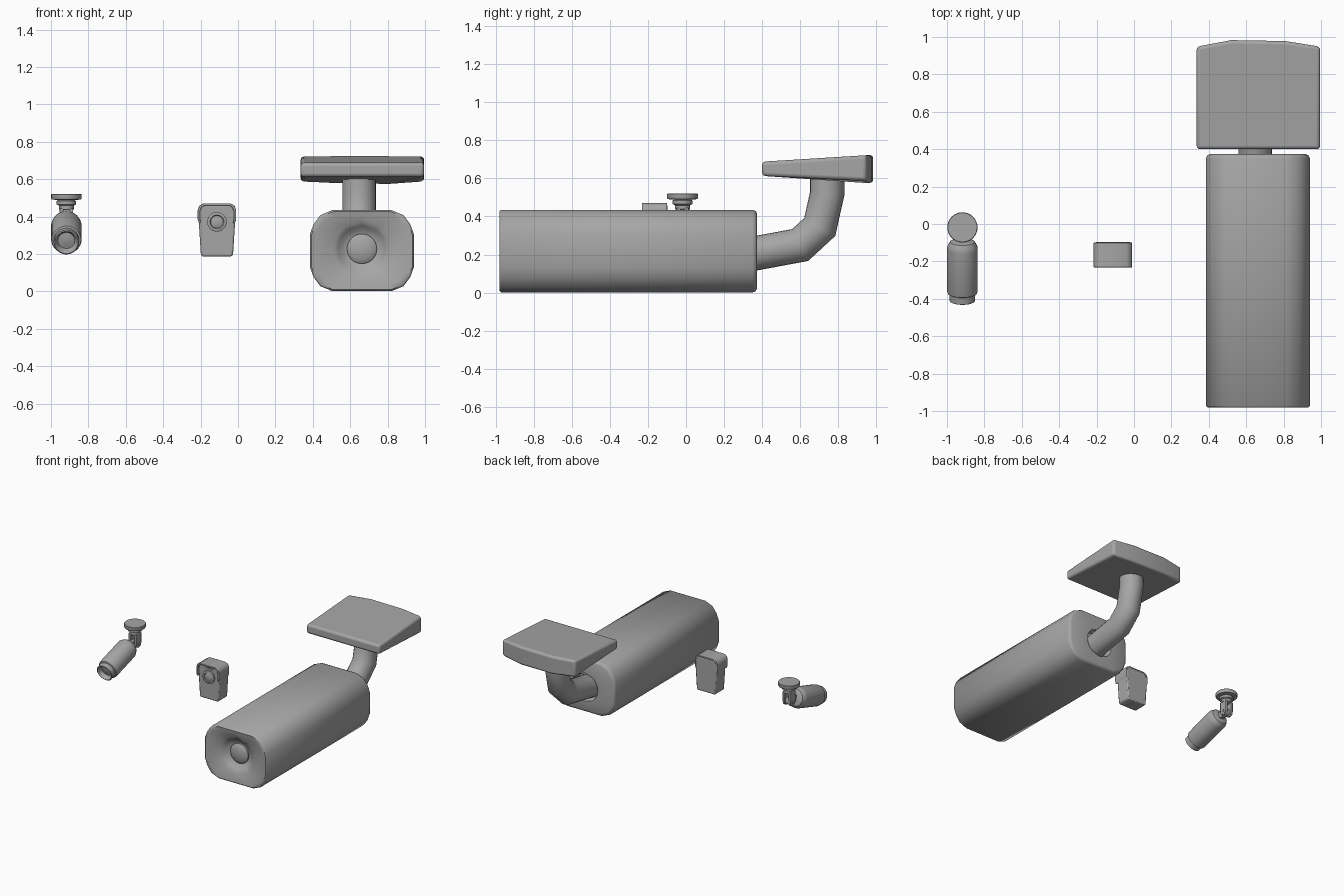
import bpy, bmesh, math
from mathutils import Vector, Matrix

if "Cube" in bpy.data.objects:
    bpy.data.objects.remove(bpy.data.objects["Cube"], do_unlink=True)

grey = bpy.data.materials.new("casing grey")
grey.use_nodes = True
grey.diffuse_color = (0.38, 0.38, 0.38, 1)
grey.node_tree.nodes["Principled BSDF"].inputs["Base Color"].default_value = (0.38, 0.38, 0.38, 1)


def finish(name, bm, bevel=0, angle=40, segments=2):
    bmesh.ops.recalc_face_normals(bm, faces=bm.faces)
    me = bpy.data.meshes.new(name)
    bm.to_mesh(me)
    bm.free()
    me.materials.append(grey)
    ob = bpy.data.objects.new(name, me)
    bpy.context.collection.objects.link(ob)
    bpy.ops.object.select_all(action='DESELECT')
    ob.select_set(True)
    bpy.context.view_layer.objects.active = ob
    if bevel:
        mod = ob.modifiers.new("Soft edges", 'BEVEL')
        mod.width, mod.segments = bevel, segments
        mod.limit_method, mod.angle_limit = 'ANGLE', math.radians(angle)
    bpy.ops.object.shade_smooth_by_angle(angle=math.radians(angle))
    return ob


def loft(bm, rings, caps=(True, True)):
    loops = [[bm.verts.new(p) for p in ring] for ring in rings]
    n = len(loops[0])
    for a, b in zip(loops, loops[1:]):
        for i in range(n):
            j = (i + 1) % n
            bm.faces.new((a[i], a[j], b[j], b[i]))
    if caps[0]:
        bm.faces.new(loops[0])
    if caps[1]:
        bm.faces.new(loops[-1])


def lathe(name, profile, start, axis, n=32, angle=35):
    """Spin (radius, distance) pairs about an axis."""
    turn = Vector(axis).to_track_quat('Z', 'Y').to_matrix()
    rings = [[Vector(start) + turn @ Vector((r * math.cos(i * math.tau / n),
              r * math.sin(i * math.tau / n), d)) for i in range(n)] for r, d in profile]
    bm = bmesh.new()
    loft(bm, rings)
    return finish(name, bm, angle=angle)


def extrude(name, outline, depth, axis, bevel=0, angle=40):
    """Extrude a 2D outline: along y it is in (x, z), along x it is in (y, z)."""
    bm = bmesh.new()
    place = (lambda p, d: (p[0], d, p[1])) if axis == 'y' else (lambda p, d: (d, p[0], p[1]))
    loft(bm, [[place(p, d) for p in outline] for d in depth])
    return finish(name, bm, bevel, angle)


# Large housing: rounded section with a dished front and a cable recess behind
CX, CZ = 0.6625, 0.218
quarter = [(0.278, 0), (0.278, 0.088), (0.258, 0.142), (0.222, 0.190), (0.157, 0.217), (0, 0.217)]
half = quarter + [(-x, z) for x, z in quarter[-2::-1]]
section = half + [(x, -z) for x, z in half[-2:0:-1]]


def body_ring(inset, y):
    return [(CX + x * (1 - inset / 0.278), y, CZ + z * (1 - inset / 0.217)) for x, z in section]


def round_ring(r, y, cz, cx=CX):
    out = []
    for x, z in section:
        a = math.atan2(z, x)
        out.append((cx + r * math.cos(a), y, cz + r * math.sin(a)))
    return out


bm = bmesh.new()
loft(bm, [round_ring(0.078, -0.915, 0.228), round_ring(0.10, -0.922, 0.228),
          round_ring(0.125, -0.945, 0.228), round_ring(0.15, -0.965, 0.226),
          body_ring(0.03, -0.976), body_ring(0.008, -0.98), body_ring(0, -0.972),
          body_ring(0, 0.350), body_ring(0.006, 0.366), body_ring(0.02, 0.373),
          round_ring(0.115, 0.373, 0.205, 0.65), round_ring(0.10, 0.33, 0.205, 0.65)])
finish("large_housing", bm, angle=50)
lathe("large_lens", [(0.08, 0), (0.08, 0.02), (0.072, 0.026), (0.05, 0.034), (0.02, 0.039)],
      (CX, -0.91, 0.228), (0, -1, 0), 32)

# Bent wall arm
path = [(0.32, 0.198), (0.60, 0.25), (0.703, 0.345), (0.742, 0.52), (0.742, 0.63)]
bm = bmesh.new()
rings = []
for k, (y, z) in enumerate(path):
    p = Vector((0.648, y, z))
    before = (Vector(path[k]) - Vector(path[max(k - 1, 0)])).normalized()
    after = (Vector(path[min(k + 1, len(path) - 1)]) - Vector(path[k])).normalized()
    t = (before + after).normalized()
    stretch = 1 / max(t.dot(after if after.length else before), 0.8)
    up = Vector((0, -t.y, t.x)) * stretch
    rings.append([p + 0.09 * (math.cos(a) * Vector((1, 0, 0)) + math.sin(a) * up)
                  for a in [i * math.tau / 24 for i in range(24)]])
loft(bm, rings)
finish("large_arm", bm, angle=50)

# Wedge mounting plate with a bowed rear edge
bm = bmesh.new()
corners = [(0.335, 0.40), (0.995, 0.40), (0.995, 0.948), (0.81, 0.978), (0.52, 0.983), (0.335, 0.948)]
bottom = [(x, y, 0.613 - 0.068 * (y - 0.40) + (0.012 if x in (0.335, 0.995) and y > 0.5 else 0))
          for x, y in corners]
top = [(x, y, 0.688 + 0.062 * (y - 0.40)) for x, y in corners]
loft(bm, [bottom, top])
finish("large_wall_plate", bm, 0.018, 35, 3)

# Compact camera: tapered case with a hood over its upper front
MX = -0.1125


def mirrored(points):
    return [(MX + x, z) for x, z in points] + [(MX - x, z) for x, z in points[::-1]]


case = mirrored([(0.075, 0.187), (0.086, 0.196), (0.097, 0.37), (0.097, 0.43), (0.075, 0.463)])
extrude("compact_case", case, (-0.212, -0.097), 'y', 0.008, 45)
hood_out = [(0.096, 0.365), (0.103, 0.385), (0.103, 0.435), (0.094, 0.459), (0.072, 0.471)]
hood_in = [(0.086, 0.365), (0.090, 0.385), (0.090, 0.430), (0.082, 0.449), (0.066, 0.459)]
hood = mirrored(hood_out) + mirrored(hood_in)[::-1]
extrude("compact_hood", hood, (-0.232, -0.099), 'y', 0.003, 45)
lathe("compact_lens", [(0.052, 0), (0.052, 0.014), (0.046, 0.017), (0.037, 0.017), (0.033, 0.011),
                       (0.02, 0.015), (0.006, 0.017)], (MX, -0.211, 0.372), (0, -1, 0), 28)
slot = mirrored([(0.026, 0.431), (0.032, 0.436), (0.026, 0.443)])
extrude("compact_sensor", slot, (-0.219, -0.208), 'y')

# Small bullet camera: tilted barrel with a hollow front collar
BX = -0.9175
back, front = Vector((BX, -0.088, 0.362)), Vector((BX, -0.414, 0.262))
aim = front - back
length = aim.length
lathe("bullet_barrel", [(0.045, 0), (0.066, 0.008), (0.080, 0.032), (0.082, 0.05),
                        (0.082, length - 0.06), (0.078, length - 0.045), (0.068, length - 0.04)],
      back, aim, 32, 30)
lathe("bullet_collar", [(0.068, 0), (0.068, 0.052), (0.062, 0.055), (0.056, 0.05), (0.045, 0.02),
                        (0.03, 0.022), (0.01, 0.026)],
      back + aim * ((length - 0.055) / length), aim, 32, 30)

# Bullet mount: ceiling disc, stepped neck, fork and tongue
MY = -0.018
lathe("bullet_mount", [(0.030, 0), (0.040, 0.006), (0.040, 0.026), (0.052, 0.032), (0.052, 0.05),
                       (0.045, 0.056), (0.078, 0.058), (0.081, 0.063), (0.081, 0.085), (0.078, 0.088)],
      (BX, MY, 0.433), (0, 0, 1), 32)
arc = [(MY + 0.032 * math.cos(a), 0.362 + 0.032 * math.sin(a))
       for a in [math.pi + i * math.pi / 8 for i in range(9)]]
prong = arc + [(MY + 0.032, 0.445), (MY - 0.032, 0.445)]
for side, x in (("right", BX - 0.036), ("left", BX + 0.016)):
    extrude("bullet_fork_" + side, prong, (x, x + 0.020), 'x', 0.003, 40)
tongue = [(MY + 0.026 * math.cos(a), 0.362 + 0.026 * math.sin(a))
          for a in [-math.pi / 2 + i * math.pi / 8 for i in range(9)]]
tongue += [(-0.10, 0.388), (-0.10, 0.336)]
extrude("bullet_tongue", tongue, (BX - 0.015, BX + 0.015), 'x')
lathe("bullet_pin", [(0.012, 0), (0.012, 0.082)], (BX - 0.041, MY, 0.362), (1, 0, 0), 16)
